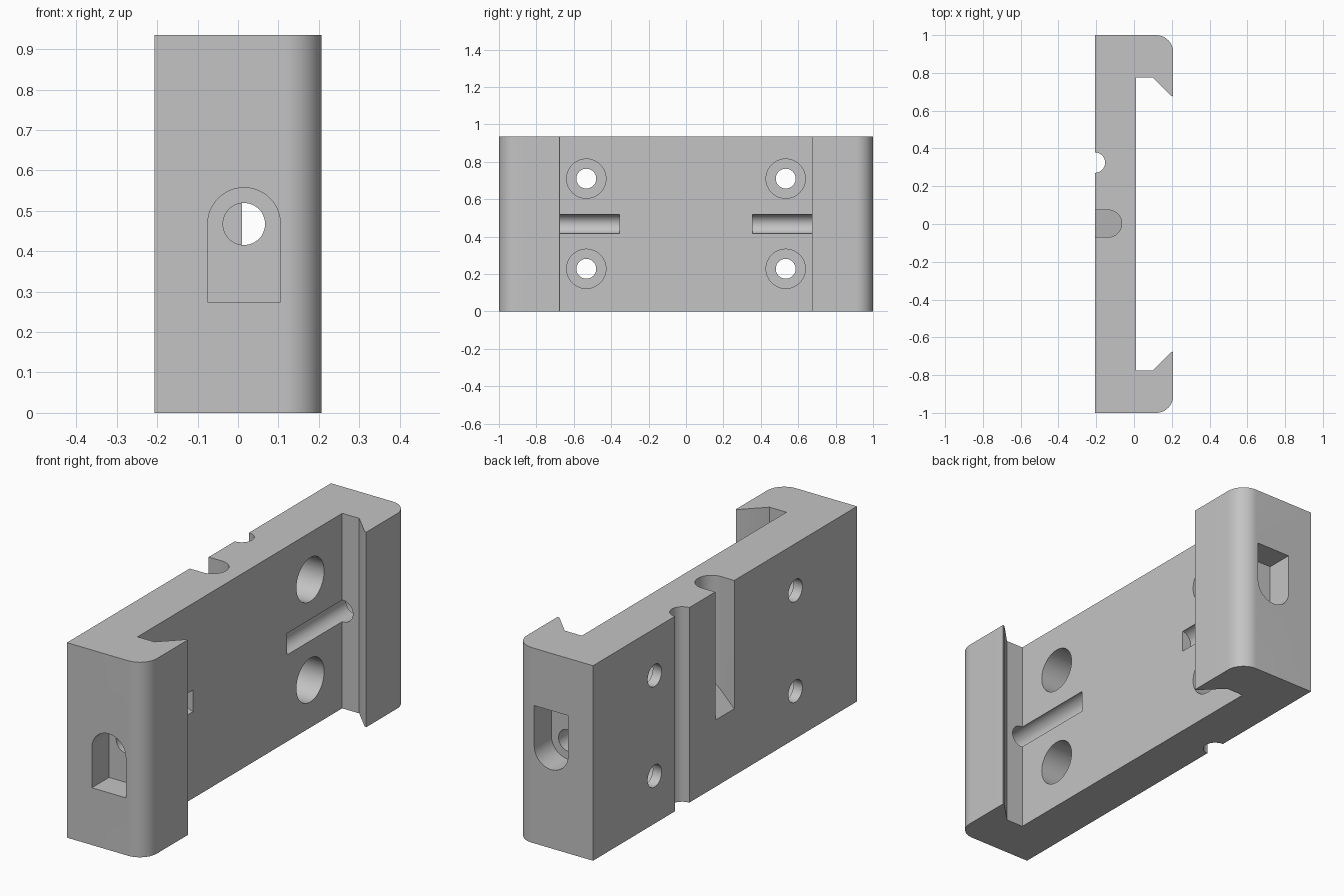
import bpy, bmesh
from math import cos, sin, pi

cube = bpy.data.objects.get("Cube")
if cube:
    bpy.data.objects.remove(cube, do_unlink=True)

H = 0.935      # height
X = 0.207      # half thickness
MID = H / 2

grey = bpy.data.materials.new("plain_grey")
grey.use_nodes = True
grey.diffuse_color = (0.55, 0.55, 0.55, 1)
grey.node_tree.nodes["Principled BSDF"].inputs["Base Color"].default_value = (0.55, 0.55, 0.55, 1)


def arc(cx, cy, r, start, end, n=24):
    steps = [start + (end - start) * i / n for i in range(n + 1)]
    return [(cx + r * cos(a), cy + r * sin(a)) for a in steps]


def circle(cx, cy, r, n=48):
    return arc(cx, cy, r, 0, 2 * pi, n)[:-1]


def prism(name, points, axis, lo, hi):
    """Extrude a closed 2D outline along an axis."""
    place = {"x": lambda u, v, t: (t, u, v),
             "y": lambda u, v, t: (u, t, v),
             "z": lambda u, v, t: (u, v, t)}[axis]
    bm = bmesh.new()
    a = [bm.verts.new(place(u, v, lo)) for u, v in points]
    b = [bm.verts.new(place(u, v, hi)) for u, v in points]
    bm.faces.new(a)
    bm.faces.new(b)
    for i in range(len(a)):
        j = (i + 1) % len(a)
        bm.faces.new((a[i], a[j], b[j], b[i]))
    bmesh.ops.recalc_face_normals(bm, faces=bm.faces)
    mesh = bpy.data.meshes.new(name)
    bm.to_mesh(mesh)
    bm.free()
    mesh.materials.append(grey)
    obj = bpy.data.objects.new(name, mesh)
    bpy.context.collection.objects.link(obj)
    return obj


# Plate with a hooked jaw at each end, as one profile
half = [(-X, 1)] + arc(X - 0.09, 0.91, 0.09, pi / 2, 0, 16)
half += [(X, 0.675), (0.195, 0.68), (0.10, 0.775), (0.01, 0.775)]
outline = half + [(x, -y) for x, y in reversed(half)]
bracket = prism("hooked_bracket", outline, "z", 0, H)
cutters = []

# Counterbored screw holes
for y in (-0.533, 0.533):
    for z in (0.228, 0.71):
        cutters.append(prism("screw_hole", circle(y, z, 0.053), "x", -0.3, 0.1))
        cutters.append(prism("screw_counterbore", circle(y, z, 0.105), "x", -0.16, 0.1))

# Lengthwise bores and arched end pockets, the far pocket upside down
for s in (-1, 1):
    lo, hi = sorted((s * 0.355, s * 0.95))
    cutters.append(prism("cable_bore", circle(0.015, MID, 0.052), "y", lo, hi))
    arch = arc(0.015, 0, 0.09, 0, pi) + [(-0.075, -0.193), (0.105, -0.193)]
    arch = [(x, MID - s * z) for x, z in arch]
    lo, hi = sorted((s * 0.87, s * 1.1))
    cutters.append(prism("end_pocket", arch, "y", lo, hi))

# Round groove over the full height of the back
cutters.append(prism("round_groove", circle(-X, 0.325, 0.054), "z", -0.1, H + 0.1))

# Deep blind groove with a ramped floor
u = arc(-0.137, 0.002, 0.072, -pi / 2, pi / 2) + [(-0.3, 0.074), (-0.3, -0.07)]
ramp = prism("deep_groove", u, "z", 0, H + 0.1)
for v in ramp.data.vertices:
    if v.co.z < MID:
        v.co.z = 0.32 + v.co.x + X
cutters.append(ramp)

# Cut everything, then drop the cutters
bpy.ops.object.select_all(action="DESELECT")
bpy.context.view_layer.objects.active = bracket
bracket.select_set(True)
for c in cutters:
    c.hide_render = True
    mod = bracket.modifiers.new("cut", "BOOLEAN")
    mod.operation = "DIFFERENCE"
    mod.solver = "EXACT"
    mod.object = c
    bpy.ops.object.modifier_apply(modifier=mod.name)
    bpy.data.objects.remove(c, do_unlink=True)

bpy.ops.object.shade_smooth_by_angle(angle=pi / 6)
